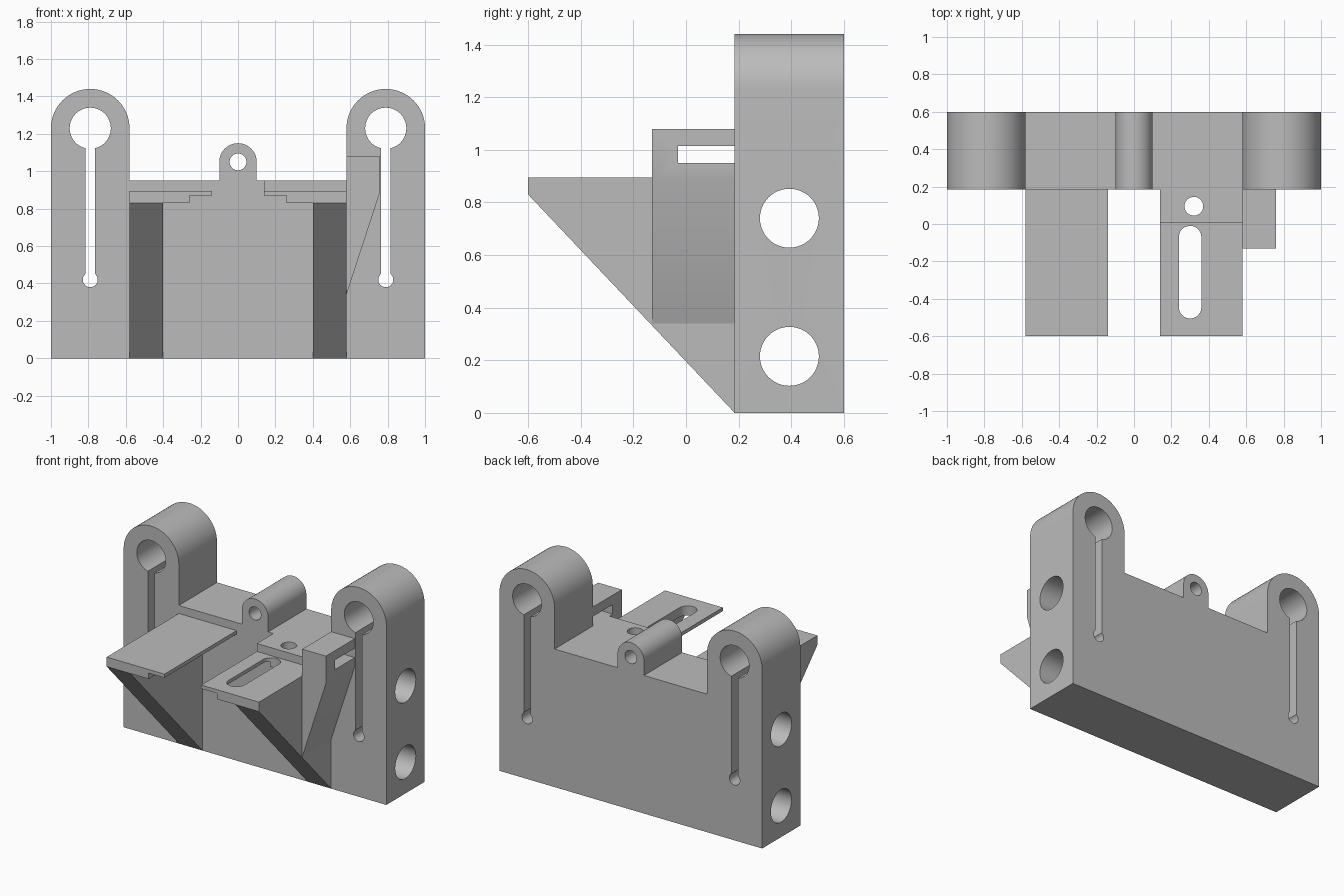
import bpy, bmesh
from math import sin, cos, pi, asin, radians

cube = bpy.data.objects.get("Cube")
if cube:
    bpy.data.objects.remove(cube, do_unlink=True)

GREY = (0.5, 0.5, 0.5, 1.0)
grey = bpy.data.materials.new("plain_grey")
grey.use_nodes = True
grey.diffuse_color = GREY
grey.node_tree.nodes["Principled BSDF"].inputs["Base Color"].default_value = GREY

FRONT, BACK = 0.185, 0.60      # depth of the main frame
SHELF, DECK = 0.895, 0.95      # heights of the shelves and the frame's middle


def arc(cx, cy, r, start, end, n=32):
    return [(cx + r * cos(start + (end - start) * i / n),
             cy + r * sin(start + (end - start) * i / n)) for i in range(n + 1)]


def circle(cx, cy, r):
    return arc(cx, cy, r, 0, 2 * pi, 48)[:-1]


def rect(x0, y0, x1, y1):
    return [(x0, y0), (x1, y0), (x1, y1), (x0, y1)]


def prism(name, outline, axis, lo, hi):
    """Extrude a 2D outline along an axis from lo to hi."""
    place = {"x": lambda u, v, w: (w, u, v),
             "y": lambda u, v, w: (u, w, v),
             "z": lambda u, v, w: (u, v, w)}[axis]
    bm = bmesh.new()
    ends = [[bm.verts.new(place(u, v, w)) for u, v in outline] for w in (lo, hi)]
    bm.faces.new(ends[0])
    bm.faces.new(ends[1][::-1])
    for i in range(len(outline)):
        j = (i + 1) % len(outline)
        bm.faces.new((ends[0][i], ends[0][j], ends[1][j], ends[1][i]))
    bmesh.ops.recalc_face_normals(bm, faces=bm.faces)
    mesh = bpy.data.meshes.new(name)
    bm.to_mesh(mesh)
    bm.free()
    mesh.materials.append(grey)
    obj = bpy.data.objects.new(name, mesh)
    bpy.context.collection.objects.link(obj)
    return obj


def finish(obj, cutters=()):
    """Cut the openings, then smooth the round walls."""
    for c in cutters:
        c.hide_render = True
        mod = obj.modifiers.new("opening", "BOOLEAN")
        mod.operation, mod.solver, mod.object = "DIFFERENCE", "EXACT", c
    if cutters:
        dg = bpy.context.evaluated_depsgraph_get()
        mesh = bpy.data.meshes.new_from_object(obj.evaluated_get(dg))
        obj.modifiers.clear()
        obj.data = mesh
        for c in cutters:
            bpy.data.objects.remove(c, do_unlink=True)
    obj.data.shade_smooth()
    obj.data.set_sharp_from_angle(angle=radians(30))


def keyhole(cx):
    """Round bore with a slit running down to a small relief hole."""
    bore, relief, half = 0.11, 0.04, 0.025
    a, b = asin(half / bore), asin(half / relief)
    pts = arc(cx, 1.23, bore, -pi / 2 + a, 1.5 * pi - a, 48)
    pts += arc(cx, 0.42, relief, pi / 2 + b, 2.5 * pi - b, 24)
    return prism("keyhole_cutter", pts, "y", 0.1, 0.7)


# Main frame: two rounded towers, a low middle and a small central boss
outline = [(-1, 0), (1, 0)]
outline += arc(0.79, 1.23, 0.21, 0, pi)
outline += [(0.58, DECK), (0.10, DECK)]
outline += arc(0, 1.05, 0.10, 0, pi)
outline += [(-0.10, DECK), (-0.58, DECK)]
outline += arc(-0.79, 1.23, 0.21, 0, pi)
frame = prism("frame", outline, "y", FRONT, BACK)
openings = [keyhole(-0.79), keyhole(0.79),
            prism("boss_cutter", circle(0, 1.05, 0.045), "y", 0.1, 0.7)]
openings += [prism("rod_cutter", circle(0.393, z, 0.112), "x", -1.1, 1.1)
             for z in (0.215, 0.74)]
finish(frame, openings)

# Stepped shelves on sloping gussets, one on each side
for side, s in (("left", 1), ("right", -1)):
    profile = [(0.14, SHELF), (0.14, 0.87), (0.26, 0.87),
               (0.26, 0.83), (0.58, 0.83), (0.58, SHELF)]
    shelf = prism(side + "_shelf", [(s * x, z) for x, z in profile], "y", -0.60, FRONT)
    gusset = prism(side + "_gusset", [(-0.60, 0.83), (FRONT, 0), (FRONT, 0.83)],
                   "x", *sorted((s * 0.40, s * 0.58)))
    finish(gusset)
    if s < 0:
        finish(shelf)
        continue
    # The left shelf has a long slot, and a raised pad with a screw hole
    slot = arc(0.30, -0.07, 0.06, 0, pi) + arc(0.30, -0.445, 0.06, pi, 2 * pi)
    finish(shelf, [prism("slot_cutter", slot, "z", 0.7, 1.0),
                   prism("screw_cutter", circle(0.32, 0.095, 0.05), "z", 0.7, 1.0)])
    pad = prism("raised_pad", rect(0.14, 0.005, 0.58, FRONT), "z", SHELF, DECK)
    finish(pad, [prism("screw_cutter", circle(0.32, 0.095, 0.05), "z", 0.8, 1.1)])

# Side bracket with a tapered underside and a strap window
bracket = prism("side_bracket", [(0.58, 0.34), (0.76, 0.89), (0.76, 1.08), (0.58, 1.08)],
                "y", -0.13, FRONT)
finish(bracket, [prism("window_cutter", rect(-0.03, DECK, 0.25, 1.015), "x", 0.5, 0.85)])
